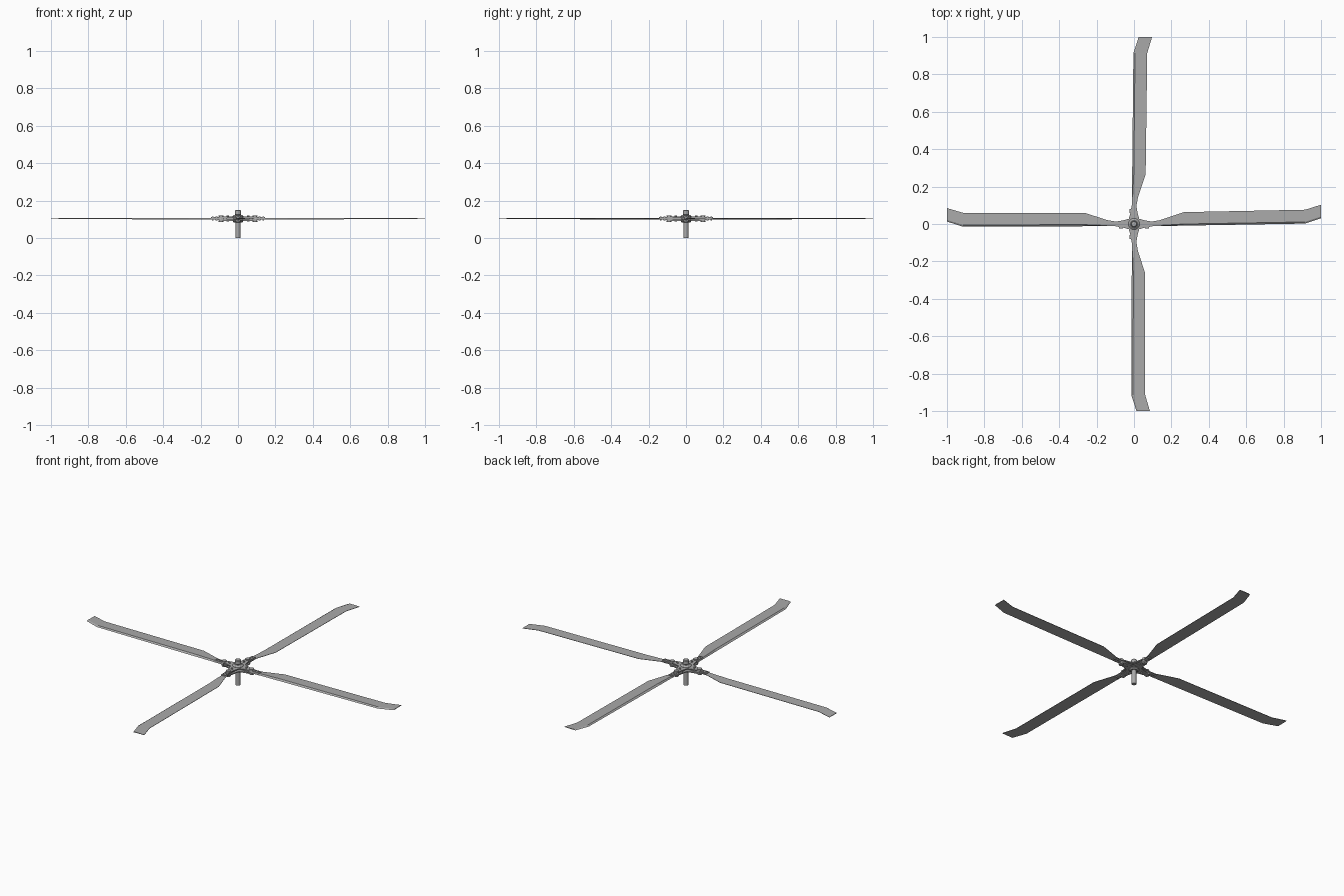
import bpy, math
from mathutils import Matrix, Vector

if "Cube" in bpy.data.objects:
    bpy.data.objects.remove(bpy.data.objects["Cube"], do_unlink=True)


def material(name, value):
    mat = bpy.data.materials.new(name)
    mat.use_nodes = True
    colour = (value, value, value, 1)
    mat.diffuse_color = colour
    mat.node_tree.nodes["Principled BSDF"].inputs["Base Color"].default_value = colour
    return mat


grey = material("rotor grey", 0.4)


def mesh_object(name, verts, faces, matrix=Matrix()):
    mesh = bpy.data.meshes.new(name)
    mesh.from_pydata([matrix @ Vector(v) for v in verts], [], faces)
    mesh.materials.append(grey)
    if matrix.determinant() < 0:
        mesh.flip_normals()
    obj = bpy.data.objects.new(name, mesh)
    bpy.context.collection.objects.link(obj)
    return obj


def loft(name, rings, matrix=Matrix()):
    """Join equal-sized rings of points and cap both ends."""
    n = len(rings[0])
    verts = [p for ring in rings for p in ring]
    faces = [(r * n + i, r * n + (i + 1) % n, (r + 1) * n + (i + 1) % n, (r + 1) * n + i)
             for r in range(len(rings) - 1) for i in range(n)]
    faces.append(tuple(reversed(range(n))))
    faces.append(tuple(range(len(verts) - n, len(verts))))
    return mesh_object(name, verts, faces, matrix)


def turned(name, profile, sides=16, matrix=Matrix()):
    """Upright turned part from (radius, height) pairs."""
    rings = [[(r * math.cos(a), r * math.sin(a), z)
              for a in (math.tau * i / sides for i in range(sides))] for r, z in profile]
    obj = loft(name, rings, matrix)
    bpy.context.view_layer.objects.active = obj
    bpy.ops.object.select_all(action="DESELECT")
    obj.select_set(True)
    bpy.ops.object.shade_smooth_by_angle(angle=math.radians(35))
    return obj


def box_between(name, x0, x1, y0, y1, z0, z1, matrix):
    return loft(name, [[(x, y0, z0), (x, y1, z0), (x, y1, z1), (x, y0, z1)]
                       for x in (x0, x1)], matrix)


# Shaft, top cap and hub collars
turned("drive_shaft", [(0.013, 0), (0.013, 0.13)])
turned("shaft_cap", [(0.013, 0.122), (0.017, 0.126), (0.017, 0.146), (0.013, 0.15)])
turned("upper_collar", [(0.03, 0.108), (0.03, 0.116), (0.02, 0.124)])
turned("lower_collar", [(0.02, 0.082), (0.028, 0.088), (0.028, 0.098)])

# Star-shaped hub plates with concave sides
star = []
for quarter in range(4):
    turn = Matrix.Rotation(quarter * math.pi / 2, 3, "Z")
    star += [turn @ Vector(p) for p in
             ((0.1, -0.012, 0), (0.1, 0.012, 0), (0.055, 0.02, 0), (0.028, 0.028, 0),
              (0.02, 0.055, 0))]
for name, low, high in (("lower_star_plate", 0.092, 0.098), ("upper_star_plate", 0.108, 0.114)):
    loft(name, [[(p.x, p.y, z) for p in star] for z in (low, high)])

# Blade stations: distance, leading edge, trailing edge, thickness
stations = [(0.09, -0.012, 0.012, 0.008), (0.14, -0.012, 0.02, 0.009),
            (0.265, -0.012, 0.06, 0.009), (0.915, -0.014, 0.06, 0.006),
            (1.0, 0.013, 0.085, 0.004)]

swap = Matrix(((0, 1, 0, 0), (1, 0, 0, 0), (0, 0, 1, 0), (0, 0, 0, 1)))
flip = Matrix.Scale(-1, 4, Vector((1, 0, 0)))
arms = {"left": (Matrix(), 0.018), "right": (flip, 0),
        "back": (swap, 0.012), "front": (swap @ flip, 0)}

for side, (place, drift) in arms.items():
    # Swept blade with a thick leading edge and thin trailing edge
    rings = []
    for x, lead, trail, thick in stations:
        shift = drift * max(0, x - 0.1) / 0.9
        top = 0.108
        chord = trail - lead
        rings.append([(x, lead + shift, top - thick),
                      (x, trail + shift, top - 0.003),
                      (x, trail + shift, top - 0.001),
                      (x, lead + chord * 0.12 + shift, top)])
    loft(side + "_blade", rings, place)

    # Grip and root clamp holding the blade
    box_between(side + "_grip", 0.02, 0.115, -0.009, 0.009, 0.096, 0.11, place)
    box_between(side + "_root_clamp", 0.1, 0.145, -0.011, 0.012, 0.098, 0.112, place)

    # Hinge bolt with wider heads above and below
    turned(side + "_hinge_bolt",
           [(0.013, 0.086), (0.013, 0.094), (0.009, 0.095), (0.009, 0.113),
            (0.013, 0.114), (0.013, 0.12)], 12,
           place @ Matrix.Translation((0.09, 0, 0)))

    # Clamp bolts and small inner bolts
    for x, radius, low, high in ((0.055, 0.006, 0.088, 0.12), (0.115, 0.005, 0.094, 0.116),
                                 (0.135, 0.005, 0.094, 0.116)):
        turned(side + "_small_bolt", [(radius, low), (radius, high)], 8,
               place @ Matrix.Translation((x, 0, 0)))

    # Pitch arm beside the grip
    box_between(side + "_pitch_arm", 0.06, 0.08, -0.024, -0.009, 0.099, 0.106, place)
